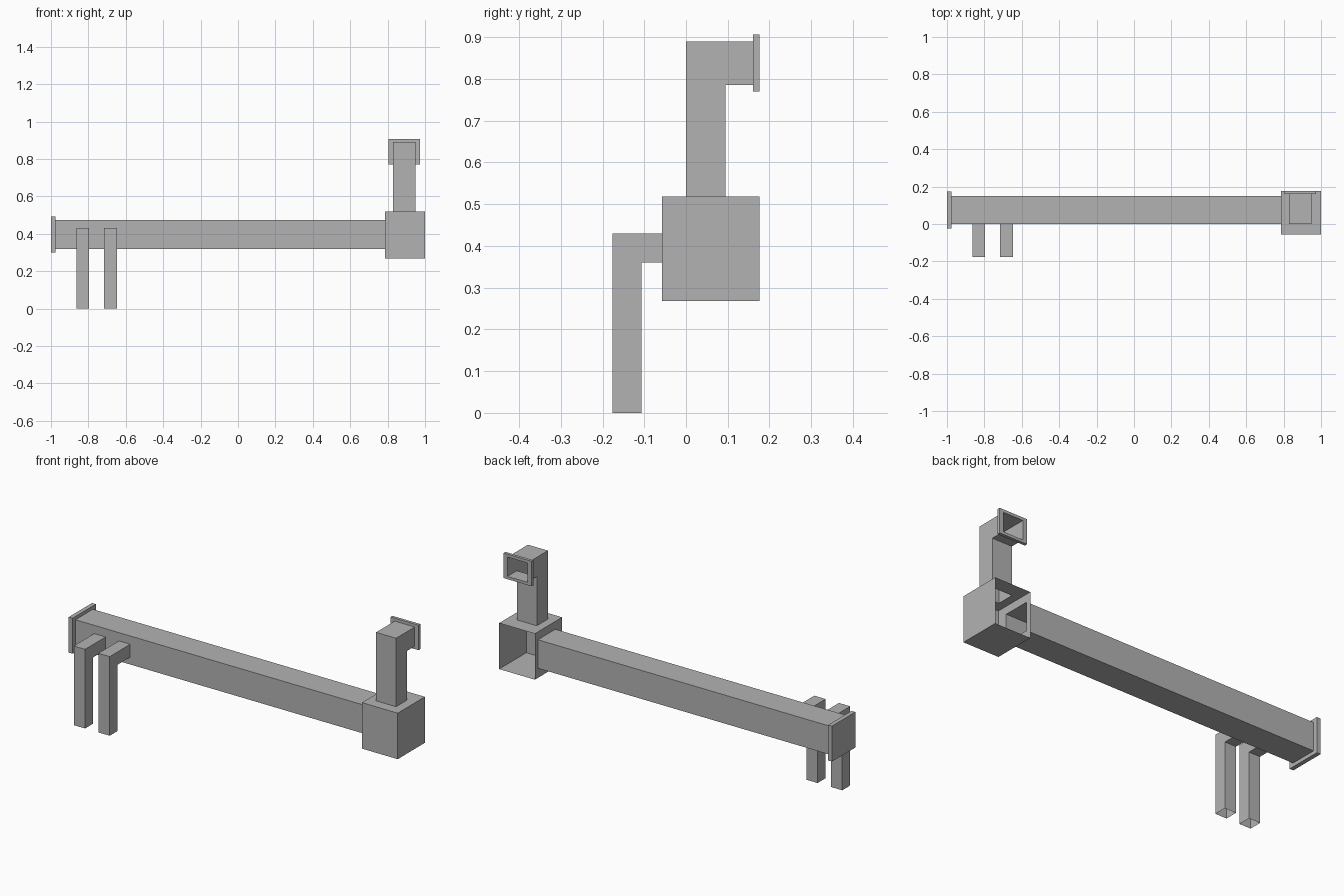
import bpy
import bmesh

cube = bpy.data.objects.get("Cube")
if cube:
    bpy.data.objects.remove(cube, do_unlink=True)

metal = bpy.data.materials.new("duct grey")
metal.use_nodes = True
GREY = (0.45, 0.45, 0.45, 1)
metal.diffuse_color = GREY
metal.node_tree.nodes["Principled BSDF"].inputs["Base Color"].default_value = GREY


def finish(bm, name):
    bmesh.ops.remove_doubles(bm, verts=bm.verts, dist=0.0001)
    bmesh.ops.recalc_face_normals(bm, faces=bm.faces)
    mesh = bpy.data.meshes.new(name)
    bm.to_mesh(mesh)
    bm.free()
    mesh.materials.append(metal)
    obj = bpy.data.objects.new(name, mesh)
    bpy.context.collection.objects.link(obj)
    return obj


def rect(axis, at, a, b):
    """Corners of a rectangle across an axis; a and b are ranges on the other two."""
    loop = [(a[0], b[0]), (a[1], b[0]), (a[1], b[1]), (a[0], b[1])]
    return [p[:axis] + (at,) + p[axis:] for p in loop]


def add_wall(bm, axis, at, a, b, hole=None):
    """Flat sheet wall, with an optional rectangular opening."""
    outer = [bm.verts.new(p) for p in rect(axis, at, a, b)]
    if hole is None:
        bm.faces.new(outer)
        return
    inner = [bm.verts.new(p) for p in rect(axis, at, *hole)]
    for i in range(4):
        j = (i + 1) % 4
        bm.faces.new((outer[i], outer[j], inner[j], inner[i]))


def sheet_box(name, x, y, z, openings=None):
    """Thin box; openings maps (axis, side) to a hole, or to 'open' for no wall."""
    openings = openings or {}
    spans = (x, y, z)
    bm = bmesh.new()
    for axis in range(3):
        a, b = [spans[k] for k in range(3) if k != axis]
        for side in range(2):
            hole = openings.get((axis, side))
            if hole != "open":
                add_wall(bm, axis, spans[axis][side], a, b, hole)
    return finish(bm, name)


def elbow(name, x, profile, open_edges):
    """Side profile in y and z extruded across x, with open duct mouths."""
    bm = bmesh.new()
    near, far = [[bm.verts.new((px, y, z)) for y, z in profile] for px in x]
    bm.faces.new(near)
    bm.faces.new(far)
    for i in range(len(profile)):
        if i not in open_edges:
            j = (i + 1) % len(profile)
            bm.faces.new((near[i], near[j], far[j], far[i]))
    return finish(bm, name)


# Shared spans
duct_y, duct_z = (0, 0.15), (0.32, 0.475)
riser_x, riser_y = (0.83, 0.95), (0, 0.095)
mouth_z = (0.785, 0.89)

# Long horizontal duct and its closed end plate
sheet_box("long_duct", (-0.98, 0.785), duct_y, duct_z, {(0, 1): "open"})
sheet_box("end_flange", (-1, -0.977), (-0.025, 0.175), (0.3, 0.493))

# Junction box, open at the back, with openings into duct and riser
sheet_box("junction_box", (0.785, 1), (-0.057, 0.176), (0.268, 0.518), {
    (1, 1): "open",
    (0, 0): (duct_y, duct_z),
    (2, 1): (riser_x, riser_y),
})

# Riser that turns to the back, with a rim round its mouth
elbow("riser", riser_x, [
    (0, 0.518), (0.095, 0.518), (0.095, 0.785),
    (0.176, 0.785), (0.176, 0.89), (0, 0.89)], {0, 3})
sheet_box("riser_flange", (0.805, 0.973), (0.16, 0.176), (0.77, 0.906), {
    (1, 0): (riser_x, mouth_z),
    (1, 1): (riser_x, mouth_z),
})

# Two small drop pipes on the front, open at the foot
for name, x in (("outer_drop_pipe", -0.83), ("inner_drop_pipe", -0.682)):
    elbow(name, (x - 0.034, x + 0.034), [
        (-0.176, 0), (-0.107, 0), (-0.107, 0.36),
        (0, 0.36), (0, 0.43), (-0.176, 0.43)], {0, 3})
